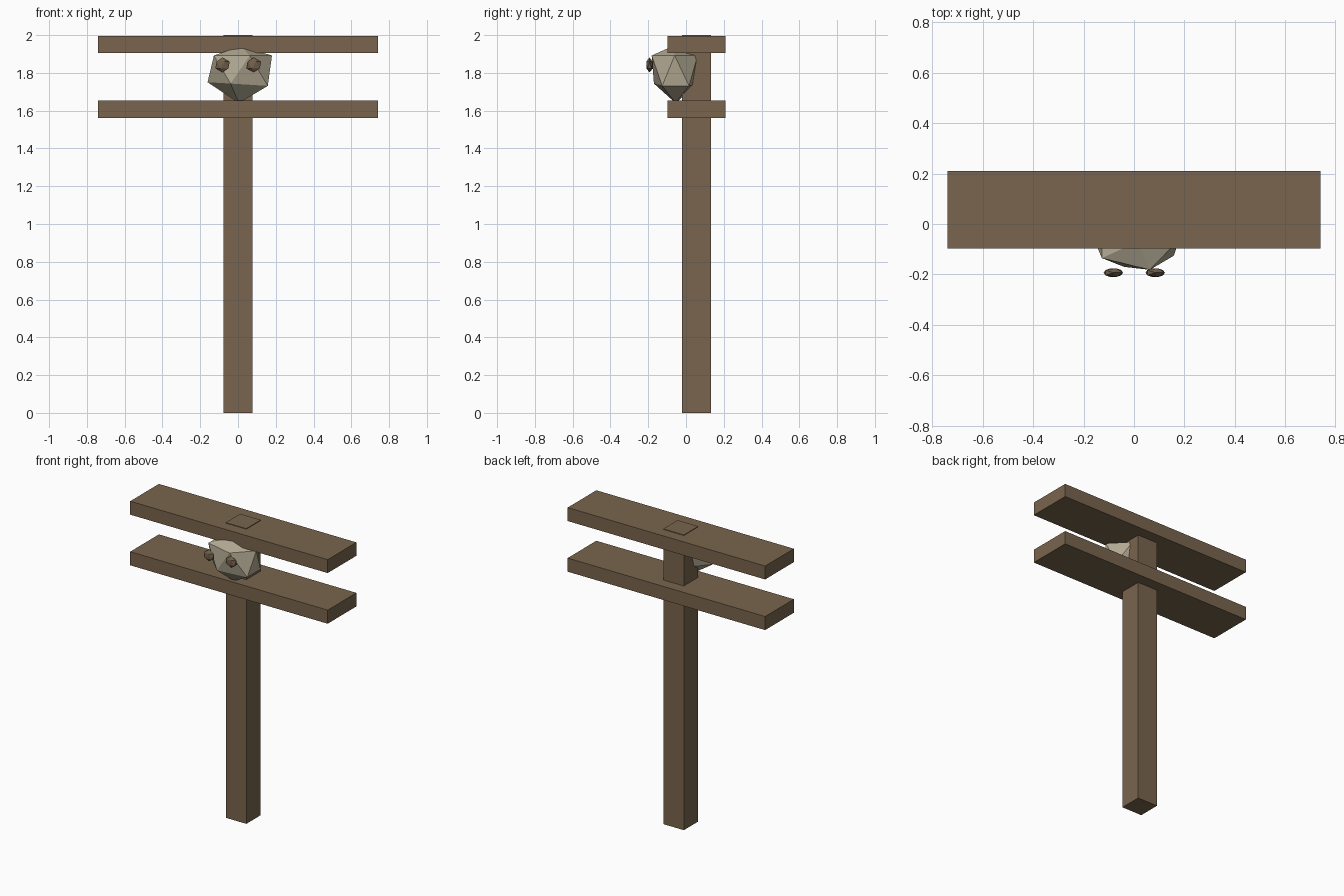
import bpy, bmesh
from mathutils import Vector

if "Cube" in bpy.data.objects:
    bpy.data.objects.remove(bpy.data.objects["Cube"])


def material(name, rgb):
    m = bpy.data.materials.new(name)
    m.diffuse_color = (*rgb, 1)
    m.use_nodes = True
    m.node_tree.nodes["Principled BSDF"].inputs["Base Color"].default_value = m.diffuse_color
    return m


wood = material("brown wood", (0.19, 0.13, 0.075))
bone = material("pale bone", (0.46, 0.41, 0.30))
socket = material("dark socket brown", (0.17, 0.115, 0.07))


def finish(name, bm, mat):
    me = bpy.data.meshes.new(name)
    bm.to_mesh(me)
    bm.free()
    me.materials.append(mat)
    ob = bpy.data.objects.new(name, me)
    bpy.context.collection.objects.link(ob)
    return ob


def box(name, lo, hi, mat):
    lo, hi = Vector(lo), Vector(hi)
    bm = bmesh.new()
    bmesh.ops.create_cube(bm, size=1)
    for v in bm.verts:
        v.co = (lo + hi) / 2 + v.co * (hi - lo)
    finish(name, bm, mat)


# Post and the two cross planks
box("post", (-0.077, -0.021, 0), (0.077, 0.133, 2.0), wood)
for name, z0, z1 in (("lower_plank", 1.562, 1.654), ("upper_plank", 1.905, 1.996)):
    box(name, (-0.74, -0.097, z0), (0.74, 0.21, z1), wood)

# Faceted skull: an icosahedron with flattened crown, rings set by height
bm = bmesh.new()
bmesh.ops.create_icosphere(bm, subdivisions=1, radius=1)
for v in bm.verts:
    x, y, z = v.co
    if z > 0.8:
        v.co = (0.015, -0.07, 1.942)
    elif z < -0.8:
        v.co = (0.005, -0.055, 1.64)
    elif z > 0:
        v.co = (0.01 + 0.19 * x, -0.06 + 0.143 * y, 1.892)
    else:
        v.co = (0.015 + 0.197 * x, -0.055 + 0.135 * y, 1.74 - 0.012 * x)
finish("skull", bm, bone)

# Flat eyes on the front
for side, x in (("left", -0.082), ("right", 0.084)):
    bm = bmesh.new()
    bmesh.ops.create_icosphere(bm, subdivisions=1, radius=1)
    for v in bm.verts:
        v.co = (x + 0.043 * v.co.x, -0.193 + 0.02 * v.co.y, 1.842 + 0.04 * v.co.z)
    finish(side + "_eye", bm, socket)
